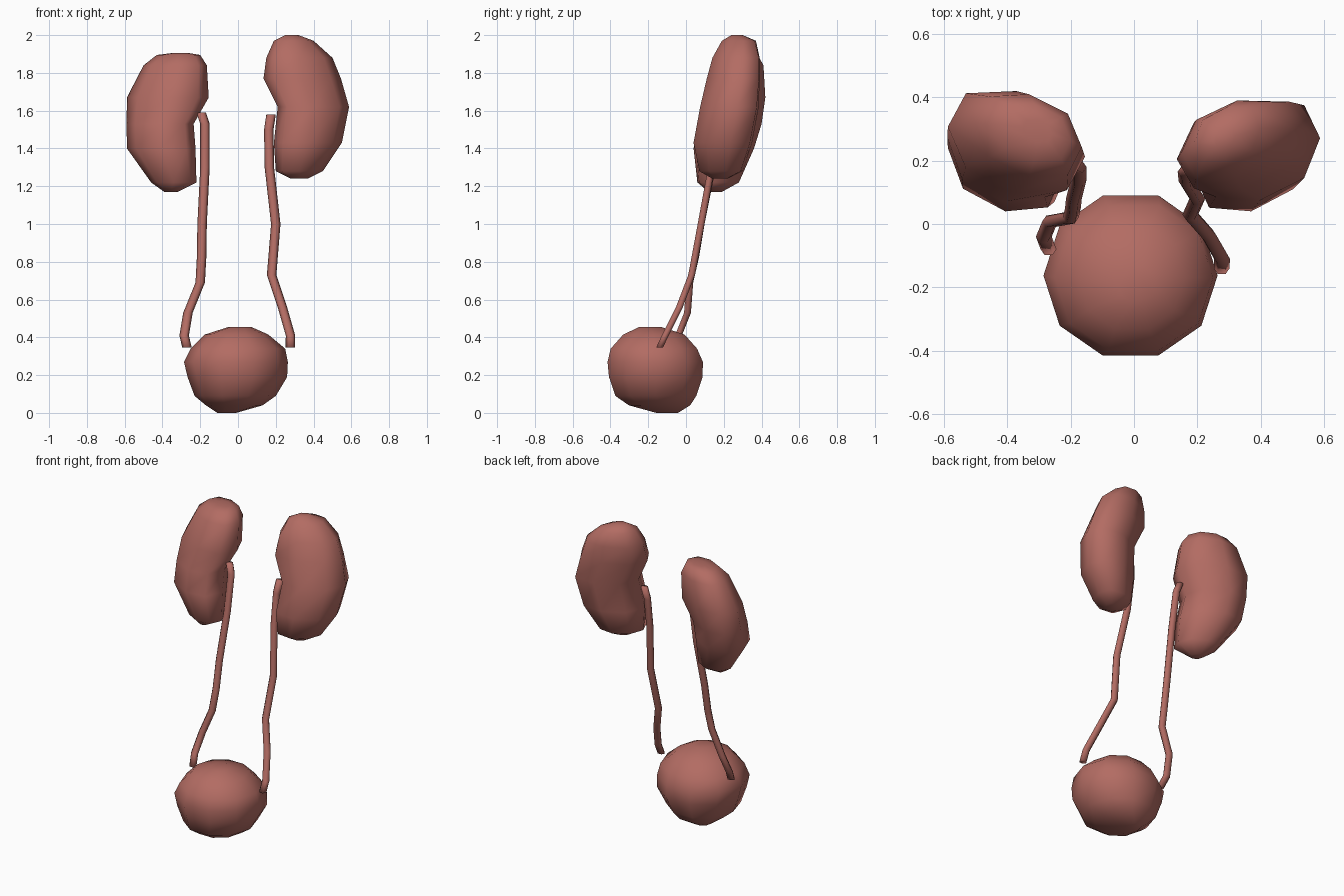
import bpy, bmesh, math

mat = bpy.data.materials.new("tissue_red")
mat.diffuse_color = (0.45, 0.15, 0.125, 1)


def loft(name, rings, n, power=1.0, shear=0.0):
    """Skin stacked rings (x0, x1, y0, y1, z), closed at both ends."""
    bm = bmesh.new()
    loops = []
    for x0, x1, y0, y1, z in rings:
        loop = []
        for i in range(n):
            a = 2 * math.pi * i / n
            c, s = math.cos(a), math.sin(a)
            dx = math.copysign(abs(c) ** power, c) * (x1 - x0) / 2
            dy = math.copysign(abs(s) ** power, s) * (y1 - y0) / 2
            loop.append(bm.verts.new(((x0 + x1) / 2 + dx, (y0 + y1) / 2 + dy + shear * dx, z)))
        loops.append(loop)
    for a, b in zip(loops, loops[1:]):
        for i in range(n):
            j = (i + 1) % n
            bm.faces.new((a[i], a[j], b[j], b[i]))
    bm.faces.new(loops[0][::-1])
    bm.faces.new(loops[-1])
    bmesh.ops.recalc_face_normals(bm, faces=bm.faces)
    me = bpy.data.meshes.new(name)
    bm.to_mesh(me)
    bm.free()
    for p in me.polygons:
        p.use_smooth = True
    me.materials.append(mat)
    ob = bpy.data.objects.new(name, me)
    bpy.context.collection.objects.link(ob)
    return ob


def tube(name, path, rx=0.025, ry=0.021):
    loft(name, [(x - rx, x + rx, y - ry, y + ry, z) for x, y, z in path], 6)


# Kidneys: bean outlines, leaning back towards the top
loft("kidney_right", [
    (0.28, 0.37, 0.14, 0.22, 1.24),
    (0.20, 0.45, 0.07, 0.30, 1.28),
    (0.19, 0.55, 0.04, 0.35, 1.43),
    (0.21, 0.588, 0.075, 0.385, 1.62),
    (0.135, 0.545, 0.11, 0.39, 1.77),
    (0.15, 0.50, 0.14, 0.39, 1.88),
    (0.19, 0.40, 0.19, 0.37, 1.97),
    (0.25, 0.32, 0.24, 0.30, 2.0)], 8, 0.88, 0.22)
loft("kidney_left", [
    (-0.39, -0.32, 0.12, 0.19, 1.17),
    (-0.46, -0.22, 0.06, 0.28, 1.22),
    (-0.588, -0.225, 0.04, 0.36, 1.40),
    (-0.59, -0.235, 0.07, 0.40, 1.53),
    (-0.588, -0.155, 0.10, 0.42, 1.67),
    (-0.50, -0.165, 0.15, 0.41, 1.84),
    (-0.43, -0.20, 0.20, 0.38, 1.895),
    (-0.35, -0.26, 0.26, 0.33, 1.905)], 8, 0.88, -0.22)

# Ureters running down to the bladder
tube("ureter_left", [
    (-0.195, 0.19, 1.59), (-0.175, 0.18, 1.53), (-0.175, 0.14, 1.30), (-0.19, 0.08, 1.0),
    (-0.193, 0.05, 0.82), (-0.20, 0.02, 0.69), (-0.265, 0.008, 0.53),
    (-0.285, -0.04, 0.41), (-0.27, -0.08, 0.345)])
tube("ureter_right", [
    (0.175, 0.18, 1.58), (0.163, 0.165, 1.50), (0.166, 0.135, 1.30), (0.20, 0.08, 1.0),
    (0.178, 0.03, 0.73), (0.235, -0.035, 0.56), (0.278, -0.11, 0.41), (0.277, -0.14, 0.345)])

# Bladder: flattened ball
loft("bladder", [
    (-0.11, -0.01, -0.16, -0.04, 0.0),
    (-0.17, 0.13, -0.31, 0.03, 0.04),
    (-0.23, 0.20, -0.385, 0.065, 0.09),
    (-0.267, 0.26, -0.42, 0.10, 0.19),
    (-0.286, 0.264, -0.428, 0.102, 0.27),
    (-0.25, 0.25, -0.41, 0.07, 0.34),
    (-0.175, 0.16, -0.34, 0.0, 0.415),
    (-0.05, 0.07, -0.25, -0.13, 0.455)], 10, 0.97)
